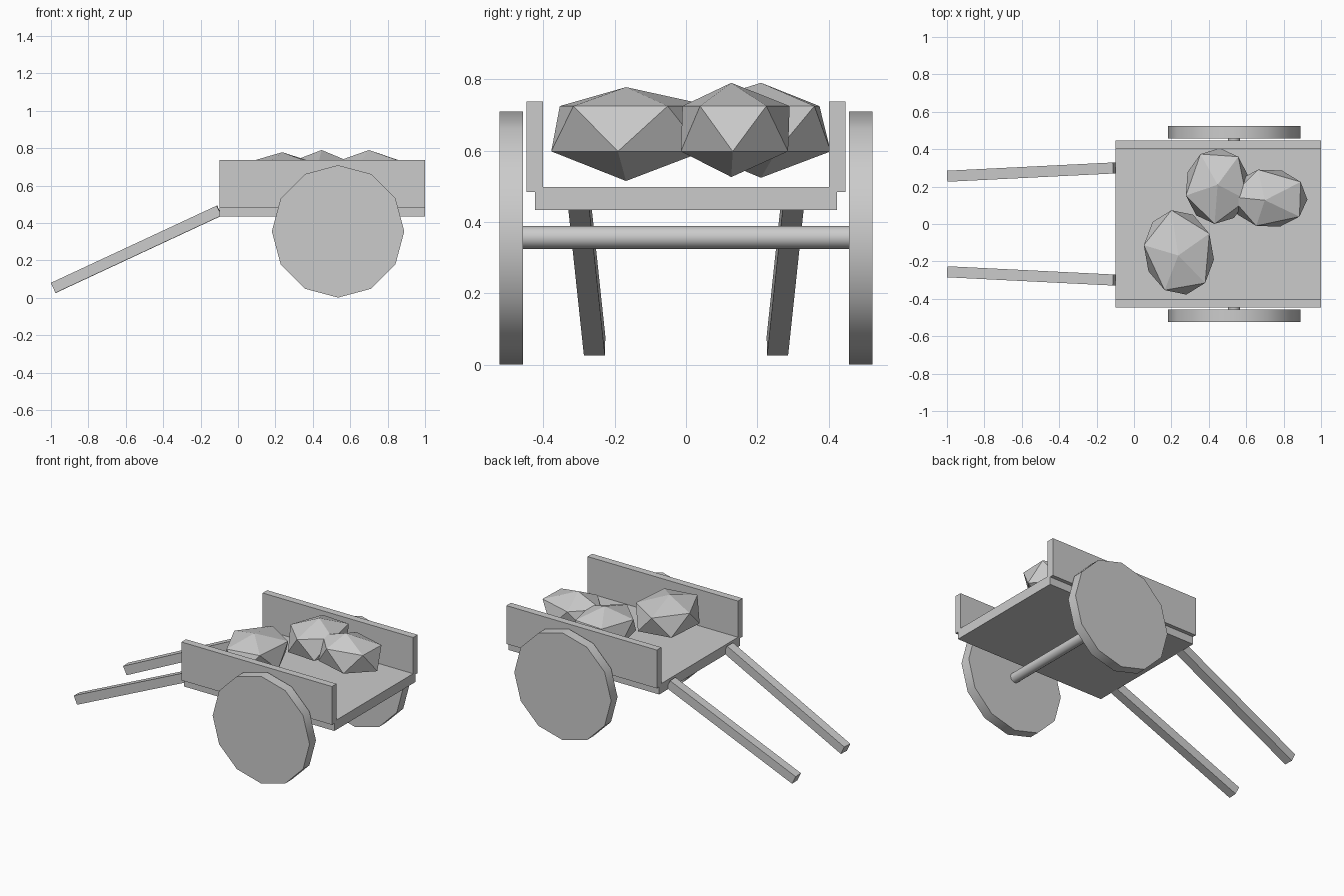
import bpy, bmesh
from math import sin, cos, pi, radians
from mathutils import Vector, Matrix

if "Cube" in bpy.data.objects:
    bpy.data.objects.remove(bpy.data.objects["Cube"])


def box(name, lo, hi):
    lo, hi = Vector(lo), Vector(hi)
    bpy.ops.mesh.primitive_cube_add(size=1, location=(lo + hi) / 2)
    ob = bpy.context.object
    ob.name = name
    ob.scale = hi - lo
    return ob


def cylinder(name, sides, radius, depth, loc):
    bpy.ops.mesh.primitive_cylinder_add(vertices=sides, radius=radius, depth=depth,
                                        location=loc, rotation=(pi / 2, 0, 0))
    ob = bpy.context.object
    ob.name = name
    bpy.ops.object.shade_smooth_by_angle(angle=radians(40))
    return ob


def beam(name, start, end, thick):
    # square bar between two points, kept level
    start, end = Vector(start), Vector(end)
    x = (end - start).normalized()
    y = Vector((0, 0, 1)).cross(x).normalized()
    z = x.cross(y)
    bpy.ops.mesh.primitive_cube_add(size=1)
    ob = bpy.context.object
    ob.name = name
    rot = Matrix((x, y, z)).transposed().to_4x4()
    size = Matrix.Diagonal(((end - start).length, thick, thick, 1))
    ob.matrix_world = Matrix.Translation((start + end) / 2) @ rot @ size


def rock(name, apex, centre, long_r, short_r, angle, top, bottom):
    # stretched 20-sided stone: two poles and two staggered rings of five
    bm = bmesh.new()
    turn = Matrix.Rotation(radians(angle), 2)
    bm.verts.new((*apex, top))
    bm.verts.new((*apex, bottom))
    for phase, z in ((pi / 5, 0.725), (0, 0.598)):
        for i in range(5):
            a = phase + i * 2 * pi / 5
            p = turn @ Vector((long_r * cos(a), short_r * sin(a)))
            bm.verts.new((centre[0] + p.x, centre[1] + p.y, z))
    bmesh.ops.convex_hull(bm, input=bm.verts)
    bmesh.ops.recalc_face_normals(bm, faces=bm.faces)
    me = bpy.data.meshes.new(name)
    bm.to_mesh(me)
    bm.free()
    bpy.context.collection.objects.link(bpy.data.objects.new(name, me))


# cart bed and axle
box("cart_floor", (-0.1, -0.4225, 0.434), (1, 0.4225, 0.498))
cylinder("axle", 16, 0.032, 0.96, (0.535, 0, 0.357))

# mirrored side boards, wheels and handles
for side, s in (("left", 1), ("right", -1)):
    ys = sorted((s * 0.40, s * 0.4475))
    box(side + "_side_board", (-0.1, ys[0], 0.484), (1, ys[1], 0.737))
    cylinder(side + "_wheel", 12, 0.354, 0.067, (0.535, s * 0.4895, 0.355))
    beam(side + "_handle", (-0.987, s * 0.256, 0.053), (-0.1, s * 0.30, 0.466), 0.059)

# stones in the bed
rock("rock_front", (0.237, -0.168), (0.24, -0.152), 0.229, 0.187, -80, 0.778, 0.515)
rock("rock_back", (0.447, 0.21), (0.445, 0.203), 0.203, 0.172, 86, 0.79, 0.524)
rock("rock_end", (0.70, 0.127), (0.722, 0.138), 0.205, 0.158, -2, 0.79, 0.526)
